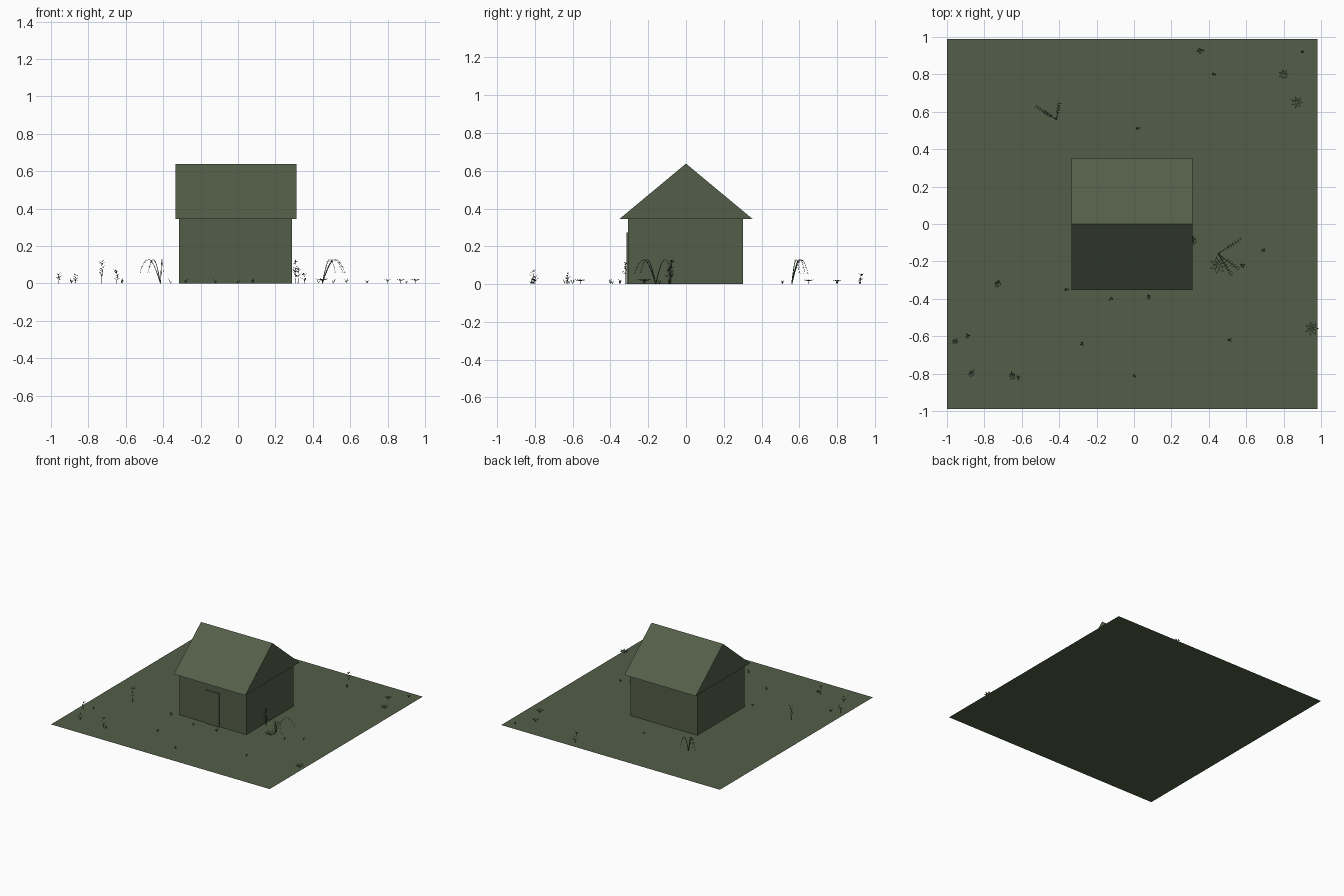
import bpy, bmesh, math, random
from mathutils import Vector

cube = bpy.data.objects.get("Cube")
if cube:
    bpy.data.objects.remove(cube, do_unlink=True)

rng = random.Random(4)
moss = bpy.data.materials.new("moss green")
moss.use_nodes = True
moss.diffuse_color = (0.088, 0.114, 0.066, 1)
bsdf = moss.node_tree.nodes["Principled BSDF"]
bsdf.inputs["Base Color"].default_value = moss.diffuse_color
bsdf.inputs["Roughness"].default_value = 0.9


def finish(name, bm):
    mesh = bpy.data.meshes.new(name)
    bm.to_mesh(mesh)
    bm.free()
    mesh.materials.append(moss)
    obj = bpy.data.objects.new(name, mesh)
    bpy.context.collection.objects.link(obj)
    return obj


def box(name, low, high):
    bm = bmesh.new()
    bmesh.ops.create_cube(bm, size=1)
    low, high = Vector(low), Vector(high)
    for v in bm.verts:
        v.co = (low + high) / 2 + v.co * (high - low)
    return finish(name, bm)


def prism(name, profile, x0, x1):
    """Extrude a (y, z) profile along x."""
    bm = bmesh.new()
    face = bm.faces.new([bm.verts.new((x0, y, z)) for y, z in profile])
    out = bmesh.ops.extrude_face_region(bm, geom=[face])
    moved = [g for g in out["geom"] if isinstance(g, bmesh.types.BMVert)]
    bmesh.ops.translate(bm, vec=(x1 - x0, 0, 0), verts=moved)
    bmesh.ops.recalc_face_normals(bm, faces=bm.faces)
    return finish(name, bm)


def leaf(bm, root, direction, length, width):
    """One diamond-shaped leaf blade."""
    root, d = Vector(root), Vector(direction).normalized()
    side = d.cross(Vector((0, 0, 1)))
    if side.length < 0.01:
        side = Vector((1, 0, 0))
    side = side.normalized() * width / 2
    mid = root + d * length * 0.5
    bm.faces.new([bm.verts.new(p) for p in (root, mid + side, root + d * length, mid - side)])


def stem(bm, points, radius):
    """Three-sided tapering stem through the points."""
    rings = []
    for i, p in enumerate(points):
        r = radius * (1 - 0.7 * i / (len(points) - 1))
        rings.append([bm.verts.new(p + Vector((r * math.cos(a), r * math.sin(a), 0)))
                      for a in (0, math.tau / 3, math.tau * 2 / 3)])
    for low, high in zip(rings, rings[1:]):
        for k in range(3):
            n = (k + 1) % 3
            bm.faces.new((low[k], low[n], high[n], high[k]))


# Ground and house
ground = bmesh.new()
bmesh.ops.create_grid(ground, x_segments=1, y_segments=1, size=0.99)
bmesh.ops.translate(ground, vec=(-0.01, 0, 0), verts=ground.verts)
finish("ground", ground)
box("walls", (-0.315, -0.307, 0), (0.29, 0.303, 0.345))
prism("roof", [(-0.352, 0.345), (0.352, 0.345), (0, 0.638)], -0.335, 0.312)
box("door", (-0.075, -0.315, 0), (0.048, -0.307, 0.272))

# Arching ferns: fronds rise, bend over and end in small leaflets
ferns = bmesh.new()
for base, tips in [((0.45, -0.16), [(0.57, -0.08), (0.52, -0.27), (0.56, -0.24)]),
                   ((-0.415, 0.56), [(-0.525, 0.63), (-0.40, 0.645), (-0.48, 0.60)])]:
    a = Vector((*base, 0))
    for tip in tips:
        b = Vector((*tip, 0))
        path = []
        for i in range(10):
            t = i / 9
            p = a.lerp(b, t)
            p.z = 0.13 * math.sin(t * 2.65)
            path.append(p)
        stem(ferns, path, 0.003)
        for p in path[4:]:
            for s in (-1, 1):
                side = (b - a).cross(Vector((0, 0, s))).normalized()
                leaf(ferns, p, side + Vector((0, 0, -0.5)), 0.013, 0.005)
finish("arching_ferns", ferns)

# Upright weeds: position and height
weeds = bmesh.new()
for x, y, h in [(-0.73, -0.32, 0.125), (0.305, -0.08, 0.125), (-0.65, -0.81, 0.07),
                (-0.96, -0.63, 0.055), (-0.87, -0.80, 0.045), (0.355, 0.925, 0.05),
                (0.32, -0.09, 0.08)]:
    root = Vector((x, y, 0))
    stem(weeds, [root, root + Vector((0.004, 0, h * 0.5)), root + Vector((0, 0.003, h))], 0.002)
    for i in range(int(6 + h * 80)):
        turn = i * 2.4
        spot = root + Vector((0, 0, h * rng.uniform(0.25, 0.97)))
        leaf(weeds, spot, (math.cos(turn), math.sin(turn), 0.5), rng.uniform(0.015, 0.03), 0.009)
finish("upright_weeds", weeds)

# Low rosettes of broad flat leaves
rosettes = bmesh.new()
for x, y, r in [(0.45, -0.22, 0.05), (0.87, 0.65, 0.035), (0.95, -0.56, 0.04), (0.80, 0.80, 0.03)]:
    for i in range(7):
        a = i * math.tau / 7
        leaf(rosettes, (x, y, 0.015), (math.cos(a), math.sin(a), 0.25), r, r * 0.4)
    stem(rosettes, [Vector((x, y, 0)), Vector((x, y, 0.016))], 0.003)
finish("low_rosettes", rosettes)

# Small grass sprigs
sprigs = bmesh.new()
spots = [(-0.28, -0.64), (0, -0.81), (0.51, -0.62), (0.69, -0.14), (0.43, 0.80),
         (0.02, 0.51), (-0.36, -0.35), (0.08, -0.39), (-0.12, -0.40), (-0.62, -0.82),
         (0.58, -0.22), (-0.89, -0.60), (0.90, 0.92)]
for x, y in spots:
    for i in range(4):
        a = i * math.tau / 4 + rng.random()
        leaf(sprigs, (x, y, 0), (math.cos(a), math.sin(a), 1.8), rng.uniform(0.015, 0.035), 0.005)
finish("grass_sprigs", sprigs)
